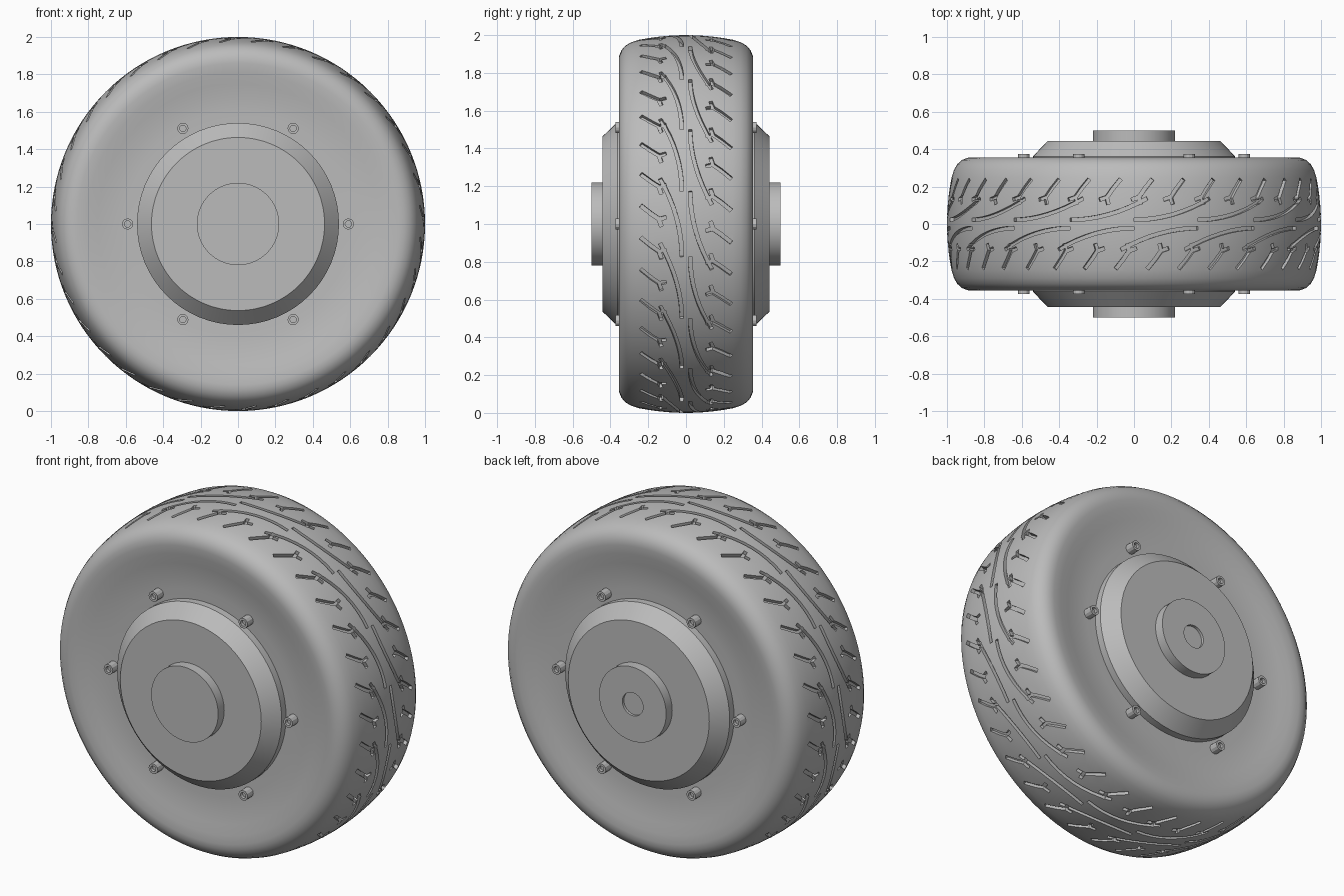
import bpy, bmesh, math
from mathutils import Vector

cube = bpy.data.objects.get("Cube")
if cube:
    bpy.data.objects.remove(cube, do_unlink=True)

CENTRE_Z = 1.0
grey = bpy.data.materials.new("plain_grey")
grey.use_nodes = True
COLOUR = (0.5, 0.5, 0.5, 1)
grey.diffuse_color = COLOUR
grey.node_tree.nodes["Principled BSDF"].inputs["Base Color"].default_value = COLOUR


def polar(theta, radius, y):
    """Point on the wheel; theta runs from the top towards +x."""
    return Vector((radius * math.sin(theta), y, CENTRE_Z + radius * math.cos(theta)))


def finish(name, bm):
    bmesh.ops.recalc_face_normals(bm, faces=bm.faces)
    mesh = bpy.data.meshes.new(name)
    bm.to_mesh(mesh)
    bm.free()
    mesh.materials.append(grey)
    obj = bpy.data.objects.new(name, mesh)
    bpy.context.collection.objects.link(obj)
    return obj


def smooth(obj, degrees=30):
    bpy.ops.object.select_all(action='DESELECT')
    obj.select_set(True)
    bpy.context.view_layer.objects.active = obj
    bpy.ops.object.shade_smooth_by_angle(angle=math.radians(degrees))


def lathe(name, profile, segments, closed=False, centre=(0, 0)):
    """Spin (radius, y) points about an axle along y; open ends are capped."""
    bm = bmesh.new()
    rings = []
    for r, y in profile:
        rings.append([bm.verts.new(polar(math.tau * i / segments, r, y)
                                   + Vector((centre[0], 0, centre[1])))
                      for i in range(segments)])
    pairs = list(zip(rings, rings[1:]))
    if closed:
        pairs.append((rings[-1], rings[0]))
    else:
        bm.faces.new(rings[0])
        bm.faces.new(rings[-1])
    for a, b in pairs:
        for i in range(segments):
            j = (i + 1) % segments
            bm.faces.new((a[i], a[j], b[j], b[i]))
    return finish(name, bm)


def crown(y):
    return 1 - 0.4 * y * y


# Tyre body: crowned tread, rounded shoulders, dished sidewalls
half = [(crown(y), y) for y in (0.05, 0.1, 0.15, 0.2, 0.25)]
half += [(0.962, 0.29), (0.945, 0.32), (0.92, 0.342), (0.89, 0.354), (0.86, 0.356),
         (0.81, 0.35), (0.75, 0.338), (0.68, 0.326), (0.6, 0.32), (0.45, 0.32)]
profile = [(r, -y) for r, y in reversed(half)] + [(1, 0)] + half
tyre = lathe("tyre", profile, 128, closed=True)

# Tread grooves: ribbons wrapped round the tyre and cut out of it
cutter = bmesh.new()


def groove(path, width, side, depth=0.022):
    """Closed ribbon along (theta, y) points; side -1 turns the pattern half round."""
    pts = [Vector((t * side, y * side)) for t, y in path]
    rows = []
    for i, p in enumerate(pts):
        d = (pts[min(i + 1, len(pts) - 1)] - pts[max(i - 1, 0)]).normalized()
        n = Vector((-d.y, d.x)) * width / 2
        rows.append([cutter.verts.new(polar(q.x, crown(q.y) + h, q.y))
                     for q, h in ((p - n, -depth), (p + n, -depth), (p + n, 0.03), (p - n, 0.03))])
    cutter.faces.new(rows[0])
    cutter.faces.new(rows[-1][::-1])
    for a, b in zip(rows, rows[1:]):
        for k in range(4):
            m = (k + 1) % 4
            cutter.faces.new((a[k], b[k], b[m], a[m]))


REPEATS = 18
for side in (1, -1):
    for n in range(REPEATS):
        start = math.tau * n / REPEATS
        arc = [(start + 0.42 * t / 8, 0.022 + 0.115 * (t / 8) ** 2) for t in range(9)]
        groove(arc, 0.02, side)
        for k in (0, 1):
            b = start + 0.37 + k * math.pi / REPEATS
            groove([(b, 0.135), (b + 0.035, 0.185), (b + 0.08, 0.24)], 0.022, side)
            groove([(b - 0.035, 0.13), (b + 0.005, 0.143)], 0.02, side)
            groove([(b + 0.015, 0.105), (b + 0.004, 0.145)], 0.02, side)

cutters = finish("tread_cutter", cutter)
cutters.hide_render = True
cut = tyre.modifiers.new("grooves", 'BOOLEAN')
cut.operation = 'DIFFERENCE'
cut.solver = 'EXACT'
cut.use_self = True
cut.object = cutters
bpy.context.view_layer.objects.active = tyre
bpy.ops.object.modifier_apply(modifier=cut.name)
bpy.data.objects.remove(cutters, do_unlink=True)
smooth(tyre)

# Hub covers, axle ends and bolts on both faces
for label, s in (("front", -1), ("back", 1)):
    smooth(lathe(label + "_hub_cover",
                 [(0.54, 0.28 * s), (0.54, 0.362 * s), (0.463, 0.443 * s)], 64))
    axle = [(0.22, 0.4 * s), (0.22, 0.5 * s)]
    if s > 0:
        axle += [(0.068, 0.5), (0.068, 0.485)]
    smooth(lathe(label + "_axle_end", axle, 64))
    for i in range(6):
        a = math.tau * i / 6
        smooth(lathe(f"{label}_bolt_{i + 1}",
                     [(0.03, 0.3 * s), (0.03, 0.374 * s), (0.017, 0.374 * s), (0.017, 0.355 * s)],
                     12, centre=(0.59 * math.cos(a), 0.59 * math.sin(a))), 20)
